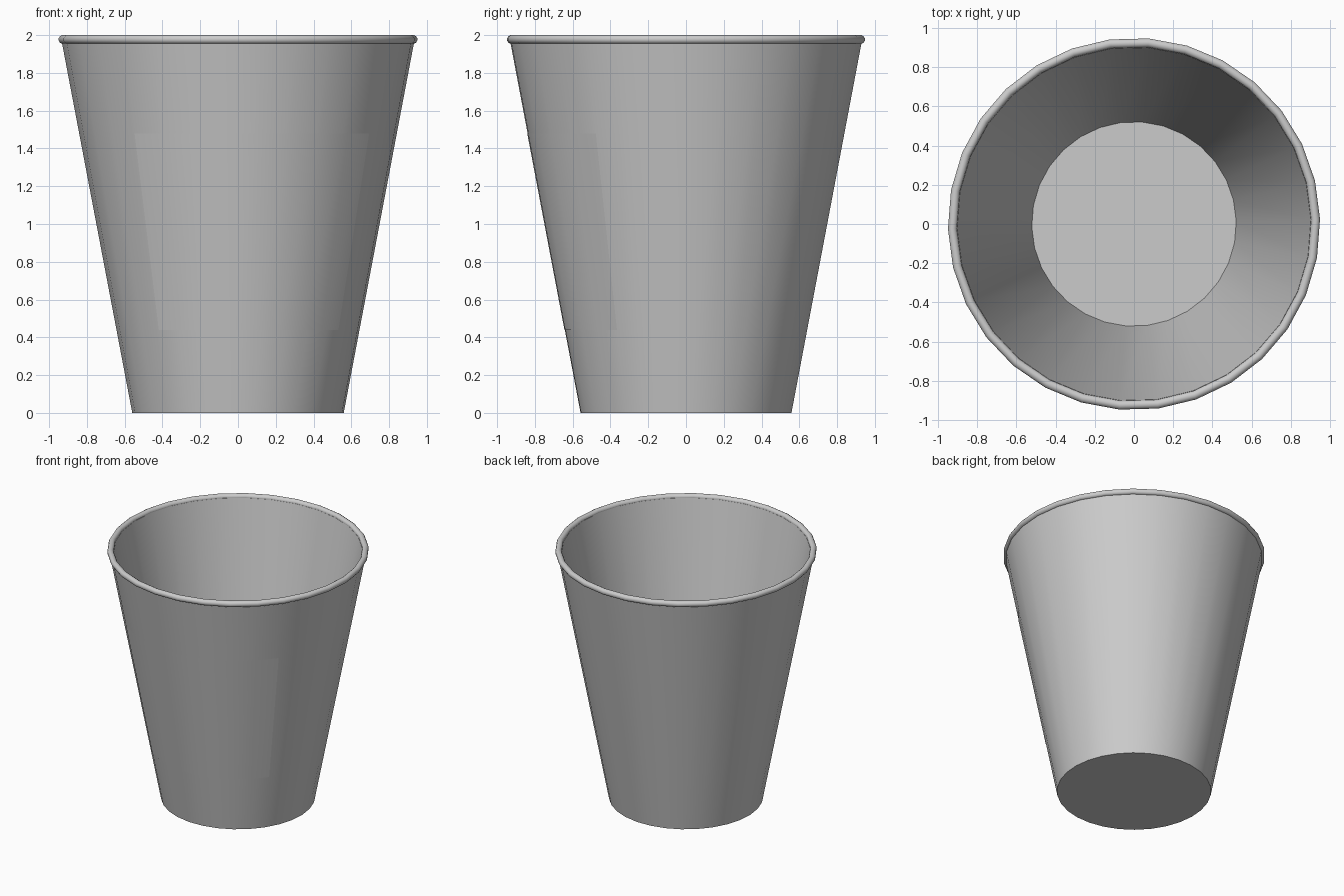
import bpy, math

if "Cube" in bpy.data.objects:
    bpy.data.objects.remove(bpy.data.objects["Cube"])

N = 30                      # sides around the cup
PHASE = math.radians(1.5)   # slight turn of the facets


def ring_point(r, z, k):
    a = PHASE + 2 * math.pi * k / N
    return (r * math.cos(a), r * math.sin(a), z)


def make(name, verts, faces, angle=40):
    me = bpy.data.meshes.new(name)
    me.from_pydata(verts, [], faces)
    me.update()
    ob = bpy.data.objects.new(name, me)
    bpy.context.collection.objects.link(ob)
    bpy.ops.object.select_all(action='DESELECT')
    ob.select_set(True)
    bpy.context.view_layer.objects.active = ob
    bpy.ops.object.shade_smooth_by_angle(angle=math.radians(angle))
    return ob


def lathe(name, profile, closed=False, angle=40):
    """Spin an (r, z) profile; open profiles get flat end caps."""
    m = len(profile)
    verts = [ring_point(r, z, k) for r, z in profile for k in range(N)]
    faces = []
    for i in range(m if closed else m - 1):
        j = (i + 1) % m
        for k in range(N):
            n = (k + 1) % N
            faces.append((i * N + k, i * N + n, j * N + n, j * N + k))
    if not closed:
        faces.append(tuple(reversed(range(N))))
        faces.append(tuple(range((m - 1) * N, m * N)))
    return make(name, verts, faces, angle)


def outer_radius(z):
    return 0.56 + 0.19 * z


# Tapered cup wall with thickness and a flat floor
lathe("cup_body", [(outer_radius(0), 0), (outer_radius(1.975), 1.975),
                   (0.903, 1.975), (0.522, 0.03)])

# Rolled rim
rim = [(0.927 + 0.0235 * math.cos(2 * math.pi * (i + 0.5) / 12),
        1.977 + 0.0235 * math.sin(2 * math.pi * (i + 0.5) / 12)) for i in range(12)]
lathe("rolled_rim", rim, closed=True, angle=60)

# Thin blank label hugging the front facets
cols = range(19, 28)
verts = [ring_point(outer_radius(z) + 0.002, z, k) for z in (0.44, 1.48) for k in cols]
w = len(cols)
make("front_label", verts, [(i, i + 1, w + i + 1, w + i) for i in range(w - 1)])
